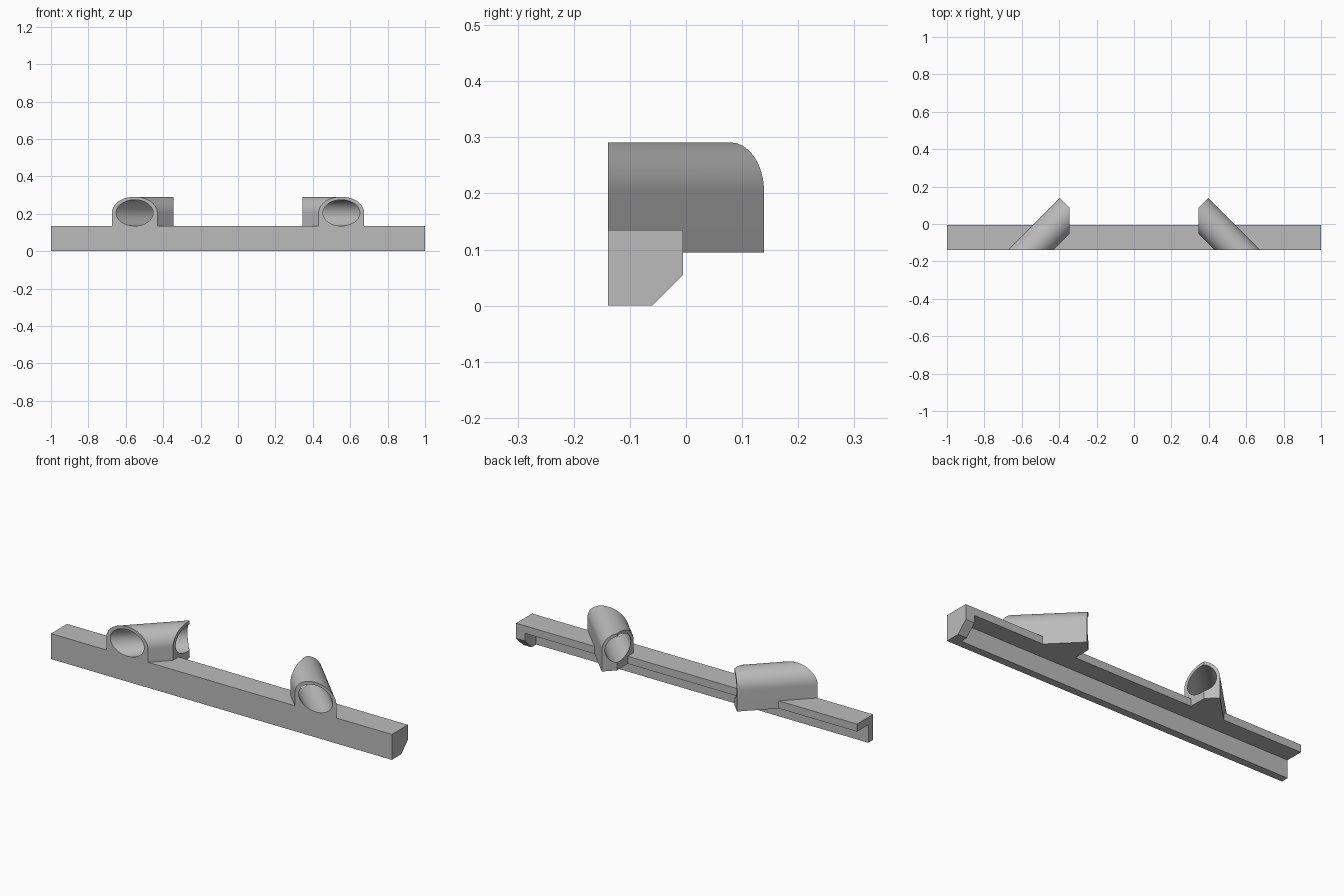
import bpy
import bmesh
from math import cos, sin, pi
from mathutils import Vector

cube = bpy.data.objects.get("Cube")
if cube:
    bpy.data.objects.remove(cube, do_unlink=True)

grey = bpy.data.materials.new("plain grey")
grey.use_nodes = True
grey.diffuse_color = (0.5, 0.5, 0.5, 1)
grey.node_tree.nodes["Principled BSDF"].inputs["Base Color"].default_value = (0.5, 0.5, 0.5, 1)

FRONT, BACK = -0.139, -0.005
TOP, WALL = 0.135, 0.04
CHAMFER = 0.055
CAP_X = 0.948
OUTER, BORE = 0.086, 0.07
AXIS_Z = 0.205


def prism(points, offset):
    """Extrude a closed loop of 3D points along offset."""
    bm = bmesh.new()
    face = bm.faces.new([bm.verts.new(p) for p in points])
    new = bmesh.ops.extrude_face_region(bm, geom=[face], use_keep_orig=True)["geom"]
    moved = [v for v in new if isinstance(v, bmesh.types.BMVert)]
    bmesh.ops.translate(bm, verts=moved, vec=offset)
    return bm


def finish(bm, name):
    bmesh.ops.recalc_face_normals(bm, faces=bm.faces)
    mesh = bpy.data.meshes.new(name)
    bm.to_mesh(mesh)
    bm.free()
    mesh.materials.append(grey)
    obj = bpy.data.objects.new(name, mesh)
    bpy.context.collection.objects.link(obj)
    return obj


def keep_beyond(bm, point, normal):
    """Cut flat and close, keeping the side the normal points to."""
    geom = bm.verts[:] + bm.edges[:] + bm.faces[:]
    cut = bmesh.ops.bisect_plane(bm, geom=geom, plane_co=point, plane_no=normal, clear_inner=True)
    edges = [e for e in cut["geom_cut"] if isinstance(e, bmesh.types.BMEdge)]
    bmesh.ops.holes_fill(bm, edges=edges, sides=0)


# Hollow rail: front wall and top plate
angle = [(FRONT, 0), (FRONT + WALL, 0), (FRONT + WALL, TOP - WALL),
         (BACK, TOP - WALL), (BACK, TOP), (FRONT, TOP)]
finish(prism([(-1, y, z) for y, z in angle], (1 + CAP_X, 0, 0)), "rail")

# Solid end with a chamfered lower back edge
end = [(FRONT, 0), (BACK - CHAMFER, 0), (BACK, CHAMFER), (BACK, TOP), (FRONT, TOP)]
finish(prism([(CAP_X, y, z) for y, z in end], (1 - CAP_X, 0, 0)), "rail_end_cap")

# Angled tubes: round top, straight sides, flat foot
along = Vector((-1, 1, 0)).normalized()
across = Vector((1, 1, 0)).normalized()
up = Vector((0, 0, 1))
mouth = Vector((0.553, FRONT, AXIS_Z))
FOOT = TOP - WALL - AXIS_Z


def section(start, points):
    return [mouth + along * start + across * u + up * v for u, v in points]


arch = [(OUTER * cos(pi * i / 32), OUTER * sin(pi * i / 32)) for i in range(33)]
arch += [(-OUTER, FOOT), (OUTER, FOOT)]
circle = [(BORE * cos(pi * i / 32), BORE * sin(pi * i / 32)) for i in range(64)]

for side, name in ((1, "left_tube"), (-1, "right_tube")):
    body = prism(section(-0.2, arch), along * 0.507)
    keep_beyond(body, (0, FRONT, 0), (0, 1, 0))
    keep_beyond(body, (0.345, 0, 0), (1, 0, 0))
    bore = prism(section(-0.4, circle), along)
    for bm in (body, bore):
        bmesh.ops.scale(bm, verts=bm.verts, vec=(side, 1, 1))
    tube = finish(body, name)
    cutter = finish(bore, name + "_bore")
    cutter.hide_render = True

    hollow = tube.modifiers.new("bore", "BOOLEAN")
    hollow.operation = "DIFFERENCE"
    hollow.solver = "EXACT"
    hollow.object = cutter
    bpy.ops.object.select_all(action="DESELECT")
    bpy.context.view_layer.objects.active = tube
    tube.select_set(True)
    bpy.ops.object.modifier_apply(modifier="bore")
    bpy.data.objects.remove(cutter, do_unlink=True)
    bpy.ops.object.shade_smooth_by_angle(angle=pi / 6)
